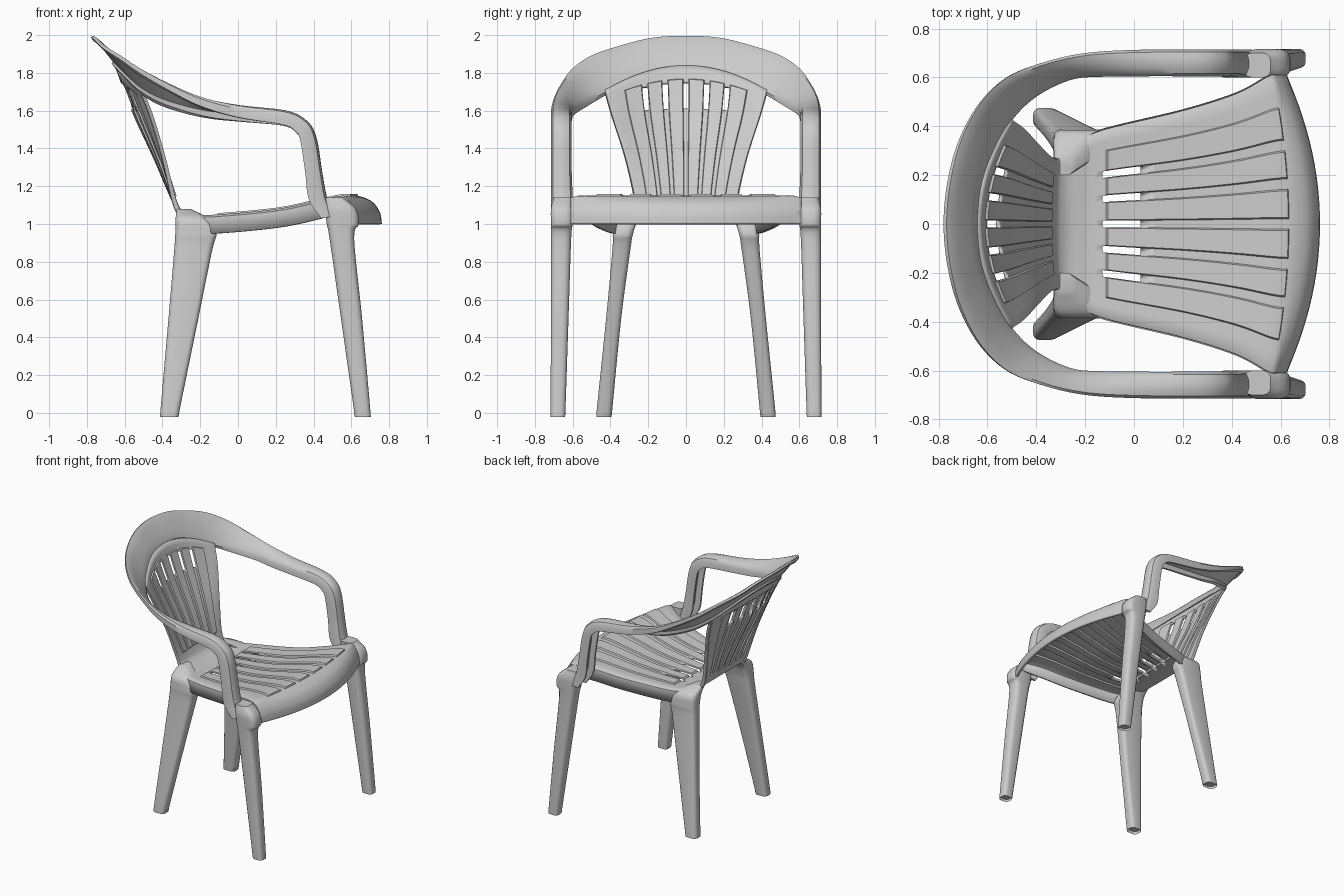
import bpy, bmesh, math
from mathutils import Vector

if "Cube" in bpy.data.objects:
    bpy.data.objects.remove(bpy.data.objects["Cube"])


def catmull(rows, t):
    """Smoothly interpolate between rows of numbers at parameter t."""
    i = min(int(t), len(rows) - 2)
    f = t - i
    b, c = rows[i], rows[i + 1]
    a = rows[i - 1] if i > 0 else [2 * p - q for p, q in zip(b, c)]
    d = rows[i + 2] if i + 2 < len(rows) else [2 * q - p for p, q in zip(b, c)]
    return [0.5 * (2 * q + (r - p) * f + (2 * p - 5 * q + 4 * r - s) * f * f
                   + (3 * q - p - 3 * r + s) * f ** 3)
            for p, q, r, s in zip(a, b, c, d)]


def finish(name, bm, mirror=False, angle=35):
    mesh = bpy.data.meshes.new(name)
    bm.to_mesh(mesh)
    bm.free()
    ob = bpy.data.objects.new(name, mesh)
    bpy.context.collection.objects.link(ob)
    bpy.ops.object.select_all(action='DESELECT')
    ob.select_set(True)
    bpy.context.view_layer.objects.active = ob
    bpy.ops.object.shade_smooth_by_angle(angle=math.radians(angle))
    if mirror:
        m = ob.modifiers.new("mirror", 'MIRROR')
        m.use_axis = (False, True, False)
    return ob


def loft(name, rings, cap_start=True):
    """Skin closed rings of points, mirrored across y = 0."""
    bm = bmesh.new()
    vs = [[bm.verts.new(p) for p in r] for r in rings]
    n = len(rings[0])
    for a, b in zip(vs, vs[1:]):
        for k in range(n):
            bm.faces.new((a[k], a[(k + 1) % n], b[(k + 1) % n], b[k]))
    if cap_start:
        bm.faces.new(vs[0])
    bm.faces.new(vs[-1])
    bmesh.ops.recalc_face_normals(bm, faces=bm.faces)
    return finish(name, bm, True)


# Seat and back: one shell swept from the top of the back to the front lip
# centre x, centre z, half width, edge dx, edge dz, skirt dx, skirt dz
shell = [
    (-.635, 1.84, .425, .135, -.13, -.02, 0),
    (-.545, 1.60, .385, .10, -.03, -.02, 0),
    (-.43, 1.35, .315, .05, 0, -.02, 0),
    (-.335, 1.13, .265, .01, 0, -.02, -.01),
    (-.29, 1.07, .275, 0, 0, -.01, -.05),
    (-.22, 1.045, .33, 0, .01, 0, -.09),
    (-.13, 1.04, .38, 0, .01, 0, -.10),
    (.20, 1.07, .46, 0, .01, 0, -.10),
    (.42, 1.115, .53, 0, .01, 0, -.10),
    (.60, 1.15, .60, -.05, 0, 0, -.08),
    (.70, 1.125, .605, -.11, 0, 0, -.06),
    (.75, 1.065, .605, -.13, 0, 0, -.03),
    (.762, 1.00, .605, -.135, 0, 0, 0),
]
SLATS = [(.045, .225), (.315, .485), (.575, .775)]
GAPS = [(-.035, .035), (.235, .305), (.495, .565)]
SLAT_T = [(.33, 2.9), (6.1, 9.25)]
SLOT_T = [(.38, .95), (6.0, 6.5)]


def inside(v, spans):
    return any(a - 1e-5 <= v <= b + 1e-5 for a, b in spans)


half = [.035, .045, .13, .225, .235, .305, .315, .4, .485, .495, .565, .575,
        .675, .775, .785, .88, .95, 1.0, 1.1]
us = [-u for u in reversed(half)] + [0] + half
ts = {round(i / 6, 4) for i in range(73)}
for a, b in SLAT_T:
    ts |= {a, a - .03, b, b + .03}
for a, b in SLOT_T:
    ts |= {a, b}
ts = sorted(ts)

bm = bmesh.new()
grid = []
for t in ts:
    cx, cz, w, dx, dz, kx, kz = catmull(shell, t)
    line = []
    for u in us:
        c = max(-1, min(1, u))
        p = Vector((cx + dx * c * c, w * c, cz + dz * c * c))
        if abs(u) > .99:
            p += Vector((kx, 0, kz)) * (.12 if abs(u) < 1.05 else 1)
            p.y += math.copysign(.004 if abs(u) < 1.05 else .01, u)
        if inside(abs(u), SLATS) and inside(t, SLAT_T):
            p += Vector((.009, 0, .004)) if t < 4 else Vector((0, 0, .010))
        line.append(bm.verts.new(p))
    grid.append(line)
for i in range(len(ts) - 1):
    for j in range(len(us) - 1):
        um, tm = abs(us[j] + us[j + 1]) / 2, (ts[i] + ts[i + 1]) / 2
        if inside(um, GAPS) and inside(tm, SLOT_T):
            continue
        bm.faces.new((grid[i][j], grid[i + 1][j],
                      grid[i + 1][j + 1], grid[i][j + 1]))
bmesh.ops.delete(bm, geom=[v for v in bm.verts if not v.link_faces],
                 context='VERTS')
seat = finish("seat_and_back", bm)
sol = seat.modifiers.new("thickness", 'SOLIDIFY')
sol.thickness = .018
sol.offset = -1

# Top rim, armrests and arm posts: one channel section along a path
# outer edge xyz, inner edge xyz, depth x, depth z
rim = [
    (-.762, 0, 2.0, -.635, 0, 1.84, -.018, -.012),
    (-.745, .18, 1.99, -.622, .15, 1.828, -.018, -.014),
    (-.70, .35, 1.95, -.578, .285, 1.785, -.015, -.02),
    (-.62, .50, 1.90, -.50, .42, 1.71, -.01, -.025),
    (-.51, .605, 1.83, -.40, .52, 1.66, -.005, -.035),
    (-.36, .665, 1.75, -.26, .59, 1.625, 0, -.045),
    (-.20, .70, 1.68, -.13, .603, 1.61, 0, -.055),
    (0, .713, 1.63, .03, .605, 1.605, 0, -.065),
    (.25, .715, 1.595, .25, .605, 1.59, -.01, -.07),
    (.355, .715, 1.545, .355, .605, 1.54, -.05, -.055),
    (.405, .715, 1.46, .405, .605, 1.46, -.075, -.02),
    (.435, .715, 1.28, .435, .605, 1.28, -.08, 0),
    (.46, .715, 1.14, .46, .60, 1.14, -.085, -.01),
    (.50, .715, 1.04, .50, .60, 1.04, -.06, -.01),
]
ghost = [-v if k in (1, 4) else v for k, v in enumerate(rim[1])]
path = [ghost] + rim
section = [(0, 1), (0, .3), (.1, .02), (.3, -.1), (.5, -.13), (.7, -.1),
           (.9, .02), (1, .3), (1, 1), (.87, 1), (.85, .45), (.15, .45), (.13, 1)]
rings = []
for i in range((len(rim) - 1) * 5 + 1):
    r = catmull(path, 1 + i / 5)
    o, n, d = Vector(r[:3]), Vector(r[3:6]), Vector((r[6], 0, r[7]))
    rings.append([o.lerp(n, s) + d * q for s, q in section])
loft("rim_and_arms", rings, cap_start=False)


# Legs: rounded tapering blocks; rows are z, x min, x max, y min, y max
def leg(name, rows, steps=6):
    rings = []
    for i in range((len(rows) - 1) * steps + 1):
        z, x0, x1, y0, y1 = catmull(rows, i / steps)
        r = min(x1 - x0, y1 - y0) * .32
        ring = []
        for k, (x, y) in enumerate([(x1 - r, y1 - r), (x0 + r, y1 - r),
                                    (x0 + r, y0 + r), (x1 - r, y0 + r)]):
            for j in range(4):
                a = math.pi / 2 * (k + j / 3)
                ring.append((x + r * math.cos(a), y + r * math.sin(a), z))
        rings.append(ring)
    loft(name, rings)


leg("front_leg", [
    (1.14, .45, .56, .60, .70),
    (1.08, .46, .625, .60, .715),
    (1.00, .47, .64, .60, .715),
    (.92, .485, .615, .608, .715),
    (.50, .545, .657, .622, .715),
    (.02, .613, .70, .638, .717),
    (0, .615, .70, .64, .715),
])
leg("back_leg", [
    (1.08, -.325, -.25, .20, .28),
    (1.03, -.33, -.16, .25, .372),
    (.95, -.332, -.115, .28, .387),
    (.86, -.338, -.137, .295, .39),
    (.50, -.368, -.21, .343, .423),
    (.02, -.41, -.308, .39, .472),
    (0, -.41, -.31, .392, .47),
])
